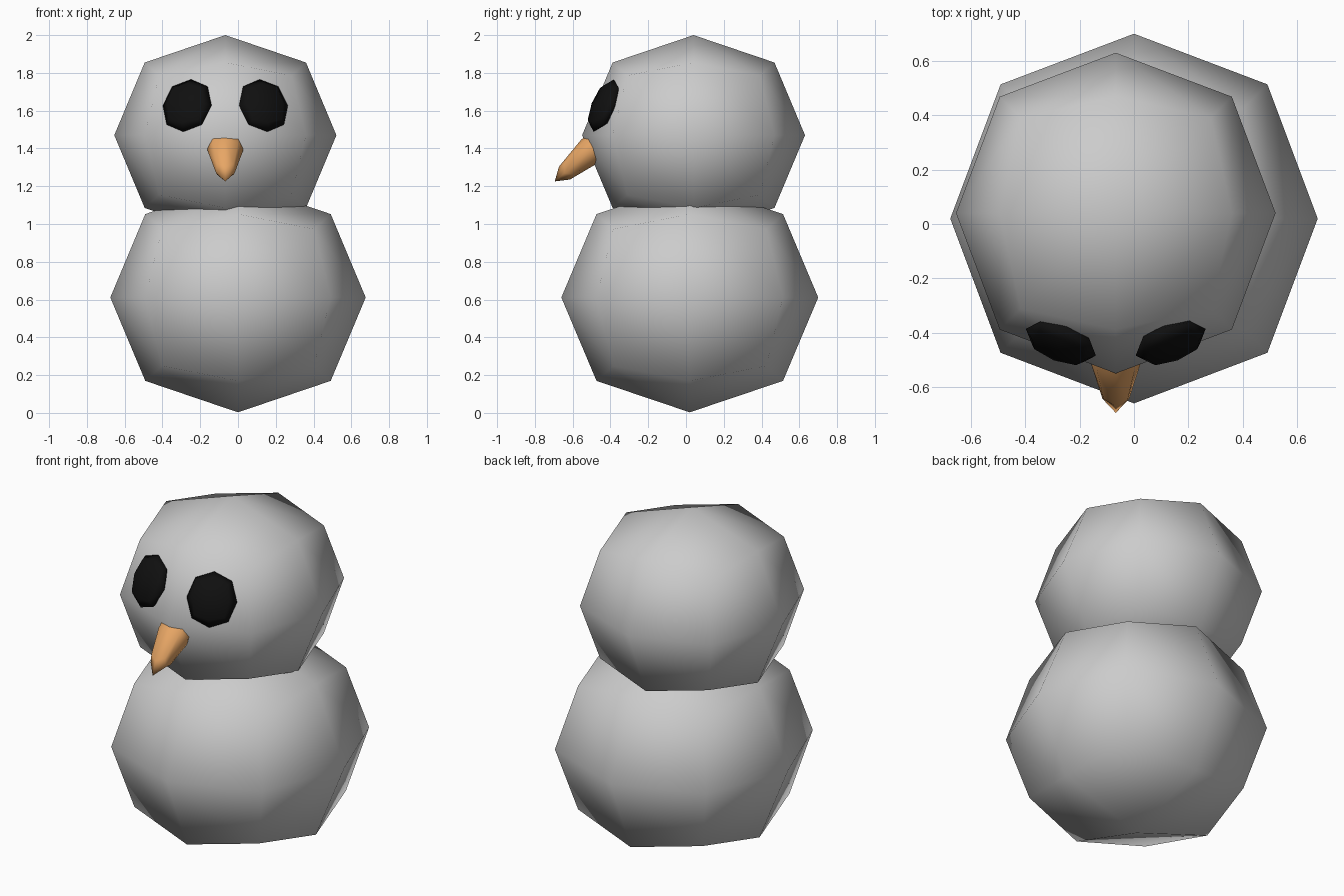
import bpy, bmesh
from mathutils import Matrix, Vector

if "Cube" in bpy.data.objects:
    bpy.data.objects.remove(bpy.data.objects["Cube"])

LIMIT = 0.8395  # how far a subdivided cube reaches compared with its cage


def material(name, color):
    m = bpy.data.materials.new(name)
    m.diffuse_color = color
    m.use_nodes = True
    m.node_tree.nodes["Principled BSDF"].inputs["Base Color"].default_value = m.diffuse_color
    return m


def blob(name, center, radii, axes=None, taper=(0, 0), mat=None):
    """Once-subdivided cube; taper narrows local x/y towards local +z."""
    bm = bmesh.new()
    bmesh.ops.create_cube(bm, size=2)
    for v in bm.verts:
        s = v.co.z
        v.co = Vector((v.co.x * (radii[0] / LIMIT - taper[0] * s),
                       v.co.y * (radii[1] / LIMIT - taper[1] * s),
                       s * radii[2] / LIMIT))
    rot = Matrix(axes).transposed().to_4x4() if axes else Matrix.Identity(4)
    bm.transform(rot)
    for f in bm.faces:
        f.smooth = True
    mesh = bpy.data.meshes.new(name)
    bm.to_mesh(mesh)
    bm.free()
    ob = bpy.data.objects.new(name, mesh)
    ob.location = center
    bpy.context.collection.objects.link(ob)
    sub = ob.modifiers.new("round", 'SUBSURF')
    sub.levels = sub.render_levels = 1
    if mat:
        mesh.materials.append(mat)
    return ob


black = material("black", (0.005, 0.005, 0.005, 1))
orange = material("orange", (0.8, 0.38, 0.13, 1))

# Two stacked balls, the head slightly off centre
HEAD_X = -0.067
blob("body", (0, 0.02, 0.611), (0.676, 0.68, 0.608))
blob("head", (HEAD_X, 0.04, 1.47), (0.588, 0.59, 0.53))

# Flat eyes lying on the front of the head
for side, label in ((-1, "left"), (1, "right")):
    n = Vector((side * 0.33, -0.86, 0.38)).normalized()
    across = Vector((0, 0, 1)).cross(n).normalized()
    blob(label + "_eye", (HEAD_X + side * 0.202, -0.435, 1.627),
         (0.138, 0.15, 0.045), (across, n.cross(across), n), mat=black)

# Tapered nose pointing forward and down
d = Vector((0, -0.76, -0.65)).normalized()
x = Vector((1, 0, 0))
blob("nose", (HEAD_X, -0.505, 1.388), (0.094, 0.077, 0.25),
     (x, d.cross(x), d), taper=(0.07, 0.04), mat=orange)
